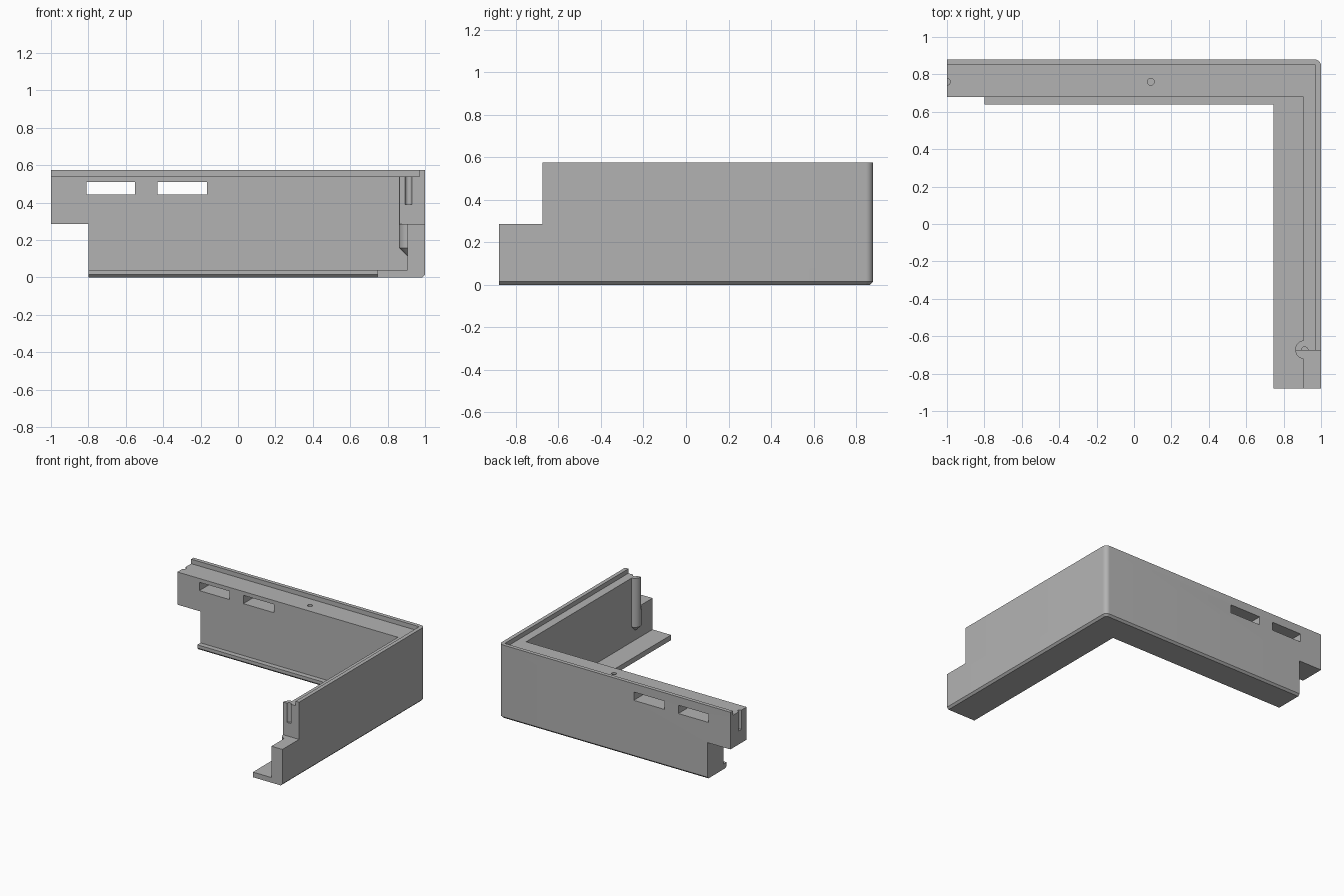
import bpy, bmesh, math
from mathutils import Matrix, Vector

cube = bpy.data.objects.get("Cube")
if cube:
    bpy.data.objects.remove(cube, do_unlink=True)

grey = bpy.data.materials.new("light_grey")
grey.use_nodes = True
grey.diffuse_color = (0.45, 0.45, 0.45, 1)
grey.node_tree.nodes["Principled BSDF"].inputs["Base Color"].default_value = (0.45, 0.45, 0.45, 1)


def finish(name, bm):
    bmesh.ops.recalc_face_normals(bm, faces=bm.faces)
    mesh = bpy.data.meshes.new(name)
    bm.to_mesh(mesh)
    bm.free()
    mesh.materials.append(grey)
    obj = bpy.data.objects.new(name, mesh)
    bpy.context.collection.objects.link(obj)
    return obj


def corner_plan(left, front, in_x, in_y, inset=0.0, in_inset=0.0):
    """L-shaped plan with a rounded outer corner."""
    r = 0.035
    cx, cy = 1 - r, 0.88 - r
    pts = [(left, in_y + in_inset), (in_x, in_y + in_inset), (in_x, front), (1 - inset, front)]
    for i in range(9):
        a = math.pi / 2 * i / 8
        pts.append((cx + (r - inset) * math.cos(a), cy + (r - inset) * math.sin(a)))
    pts.append((left, 0.88 - inset))
    return pts


def loft(name, layers):
    bm = bmesh.new()
    rings = [[bm.verts.new((x, y, z)) for x, y in pts] for z, pts in layers]
    for a, b in zip(rings, rings[1:]):
        for i in range(len(a)):
            j = (i + 1) % len(a)
            bm.faces.new((a[i], a[j], b[j], b[i]))
    bm.faces.new(rings[0][::-1])
    bm.faces.new(rings[-1])
    return finish(name, bm)


def box(name, lo, hi):
    bm = bmesh.new()
    lo, hi = Vector(lo), Vector(hi)
    bmesh.ops.create_cube(bm, size=1, matrix=Matrix.Translation((lo + hi) / 2)
                          @ Matrix.Diagonal((*(hi - lo), 1)))
    return finish(name, bm)


def round_bar(name, x, y, rings, sides=32):
    return loft(name, [(z, [(x + r * math.cos(math.tau * i / sides),
                             y + r * math.sin(math.tau * i / sides))
                            for i in range(sides)]) for z, r in rings])


def combine(target, other, operation):
    mod = target.modifiers.new(operation.lower(), 'BOOLEAN')
    mod.operation, mod.object, mod.solver = operation, other, 'EXACT'
    bpy.context.view_layer.objects.active = target
    bpy.ops.object.modifier_apply(modifier=mod.name)
    bpy.data.objects.remove(other, do_unlink=True)


# Floor flange with chamfered lower edges
frame = loft("corner_frame", [
    (0, corner_plan(-0.8, -0.88, 0.745, 0.64, 0.015, 0.015)),
    (0.015, corner_plan(-0.8, -0.88, 0.745, 0.64)),
    (0.04, corner_plan(-0.8, -0.88, 0.745, 0.64))])

# Lower walls, upper walls with half-lap ends, and outer lip
for name, z0, z1, plan in [
        ("lower_walls", 0.04, 0.285, (-0.8, -0.88, 0.905, 0.68)),
        ("upper_walls", 0.285, 0.54, (-1, -0.675, 0.905, 0.68)),
        ("outer_lip", 0.54, 0.575, (-1, -0.675, 0.97, 0.85))]:
    outline = corner_plan(*plan)
    combine(frame, loft(name, [(z0, outline), (z1, outline)]), 'UNION')

# Pin boss with a conical foot, halved above the lap joint
boss_x, boss_y = 0.912, -0.672
boss = round_bar("pin_boss", boss_x, boss_y, [(0.108, 0.001), (0.157, 0.05), (0.54, 0.05)])
combine(boss, box("lap_cutter", (0.8, -0.8, 0.285), (1.1, -0.675, 0.7)), 'DIFFERENCE')
combine(frame, boss, 'UNION')

# Pin holes in the top
for x, y in [(boss_x, -0.675), (-1, 0.76), (0.09, 0.76)]:
    combine(frame, round_bar("hole_cutter", x, y, [(0.39, 0.018), (0.7, 0.018)], 24), 'DIFFERENCE')

# Slots through the back wall
for x0, x1 in [(-0.81, -0.55), (-0.43, -0.165)]:
    combine(frame, box("slot_cutter", (x0, 0.5, 0.445), (x1, 1, 0.51)), 'DIFFERENCE')

bpy.ops.object.select_all(action='DESELECT')
frame.select_set(True)
bpy.context.view_layer.objects.active = frame
bpy.ops.object.shade_smooth_by_angle(angle=math.radians(25))
